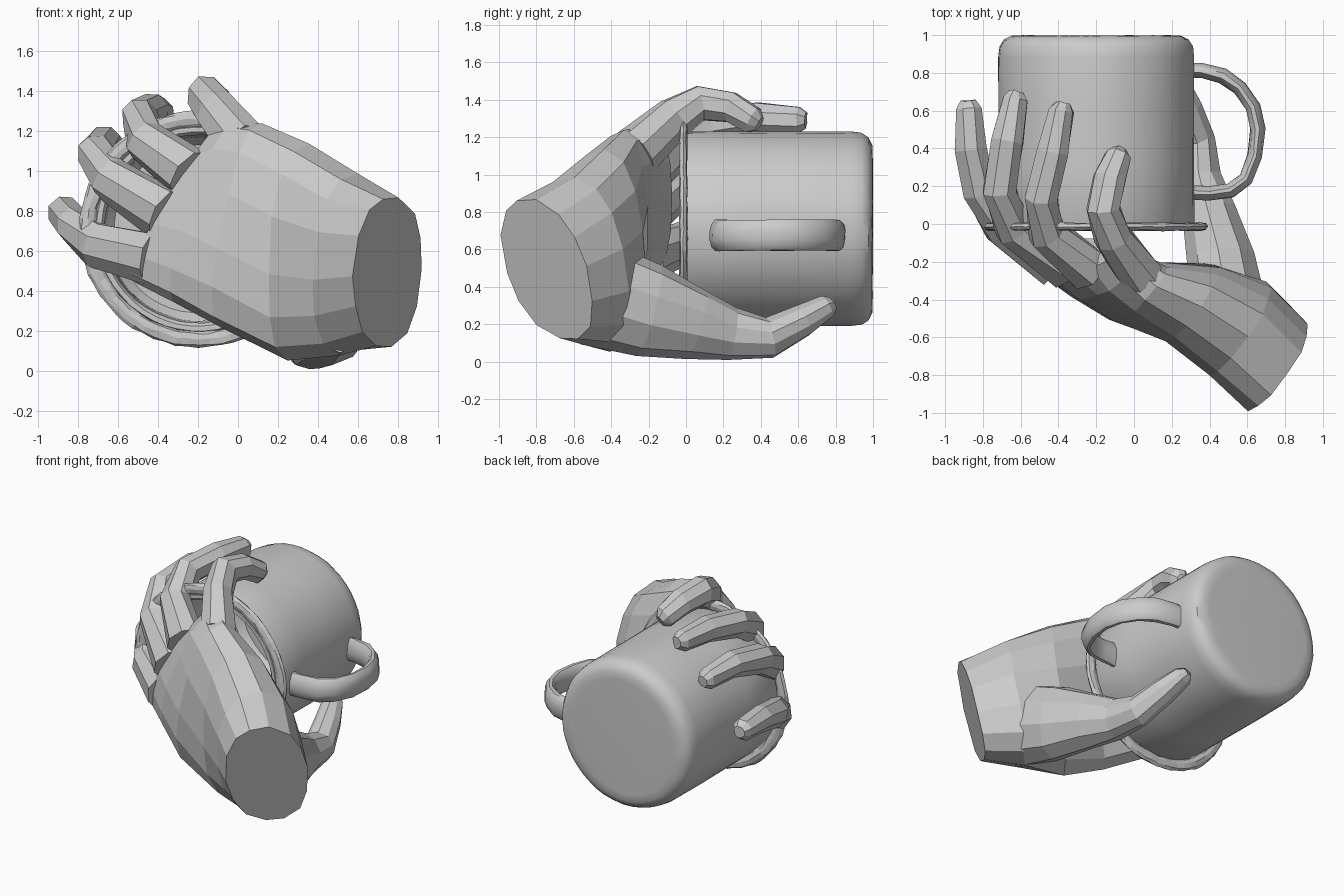
import bpy, bmesh, math, random
from mathutils import Vector

random.seed(4)
cube = bpy.data.objects.get("Cube")
if cube:
    bpy.data.objects.remove(cube, do_unlink=True)

grey = bpy.data.materials.new("plain grey")
grey.use_nodes = True
grey.diffuse_color = (0.6, 0.6, 0.6, 1)
grey.node_tree.nodes["Principled BSDF"].inputs["Base Color"].default_value = (0.6, 0.6, 0.6, 1)


def loft(name, sections, sides, power=1.0, smooth=False, jitter=0.0):
    """Skin rings given as (centre, half axis, half axis) and cap both ends."""
    bm = bmesh.new()
    rings = []
    for c, u, v in sections:
        ring = []
        for i in range(sides):
            a = math.tau * (i + 0.5) / sides
            ca, sa = math.cos(a), math.sin(a)
            ca = math.copysign(abs(ca) ** power, ca)
            sa = math.copysign(abs(sa) ** power, sa)
            p = Vector(c) + Vector(u) * ca + Vector(v) * sa
            p += Vector([random.uniform(-jitter, jitter) for _ in range(3)])
            ring.append(bm.verts.new(p))
        rings.append(ring)
    for a, b in zip(rings, rings[1:]):
        for i in range(sides):
            j = (i + 1) % sides
            bm.faces.new((a[i], a[j], b[j], b[i]))
    bm.faces.new(rings[0])
    bm.faces.new(rings[-1])
    bmesh.ops.recalc_face_normals(bm, faces=bm.faces)
    mesh = bpy.data.meshes.new(name)
    bm.to_mesh(mesh)
    bm.free()
    obj = bpy.data.objects.new(name, mesh)
    bpy.context.collection.objects.link(obj)
    mesh.materials.append(grey)
    if smooth:
        shade(obj)
    return obj


def shade(obj):
    bpy.ops.object.select_all(action="DESELECT")
    obj.select_set(True)
    bpy.context.view_layer.objects.active = obj
    bpy.ops.object.shade_smooth_by_angle(angle=math.radians(35))


def tube(name, path, widths, heights, sides=8, tip=True, **kw):
    """Loft along a path, with a rounded end if tip is set."""
    pts = [Vector(p) for p in path]
    sections = []
    for i, p in enumerate(pts):
        t = (pts[min(i + 1, len(pts) - 1)] - pts[max(i - 1, 0)]).normalized()
        side = t.cross(Vector((0, 0, 1))).normalized()
        up = side.cross(t)
        sections.append((p, side * widths[i], up * heights[i]))
    if tip:
        c, u, v = sections[-1]
        sections.append((c + t * u.length * 0.6, u * 0.55, v * 0.55))
    return loft(name, sections, sides, **kw)


# Mug body: lying on its side, open towards the palm
MX, MZ = -0.2, 0.71
profile = [(0.998, 0.40), (0.995, 0.45), (0.975, 0.49), (0.94, 0.512), (0.88, 0.52),
           (0.6, 0.52), (0.3, 0.52), (0.0, 0.52), (-0.02, 0.51), (-0.02, 0.485),
           (0.0, 0.47), (0.45, 0.47), (0.88, 0.46), (0.93, 0.42)]
loft("mug_body", [((MX, y, MZ), (r, 0, 0), (0, 0, r)) for y, r in profile],
     48, smooth=True, jitter=0.002)

# Flared rim
bpy.ops.mesh.primitive_torus_add(location=(MX, -0.014, MZ), rotation=(math.pi / 2, 0, 0),
                                 major_segments=64, minor_segments=8,
                                 major_radius=0.552, minor_radius=0.04)
rim = bpy.context.object
rim.name = "mug_rim"
rim.scale.z = 0.55
rim.data.materials.append(grey)
for v in rim.data.vertices:
    v.co += Vector([random.uniform(-0.005, 0.005) for _ in range(3)])

# Mug handle
handle = [(0.28, 0.815), (0.36, 0.81), (0.47, 0.785), (0.56, 0.72), (0.63, 0.62), (0.655, 0.5),
          (0.64, 0.36), (0.59, 0.24), (0.51, 0.18), (0.4, 0.165), (0.28, 0.165)]
n = len(handle)
tube("mug_handle", [(x, y, 0.675) for x, y in handle], [0.04] * n, [0.085] * n,
     sides=12, tip=False, smooth=True, jitter=0.004)

# Palm and wrist: top edge, bottom edge, half thickness
spans = [((0.81, -0.80, 0.86), (0.69, -0.68, 0.13), 0.28),
         ((0.60, -0.60, 0.98), (0.50, -0.50, 0.08), 0.29),
         ((0.35, -0.44, 1.13), (0.25, -0.40, 0.06), 0.25),
         ((0.12, -0.33, 1.24), (-0.08, -0.40, 0.22), 0.18),
         ((0.0, -0.24, 1.25), (-0.32, -0.30, 0.34), 0.15),
         ((-0.10, -0.15, 1.20), (-0.52, -0.19, 0.44), 0.12)]
palm = []
for top, bottom, half in spans:
    top, bottom = Vector(top), Vector(bottom)
    palm.append(((top + bottom) / 2, Vector((0.57, 0.82, -0.15)) * half, (top - bottom) / 2))
c, u, v = palm[0]
palm[0] = (c, Vector((0.16, 0.235, -0.08)), v)
loft("palm", palm, 14, power=0.88, jitter=0.008)

# Fingers, curled over the mug
fingers = {
    "index_finger": [(0.03, -0.27, 1.12), (-0.11, -0.07, 1.30), (-0.16, 0.08, 1.38),
                     (-0.13, 0.24, 1.36), (-0.085, 0.36, 1.29)],
    "middle_finger": [(-0.24, -0.24, 0.98), (-0.46, -0.05, 1.15), (-0.49, 0.14, 1.27),
                      (-0.43, 0.38, 1.30), (-0.385, 0.6, 1.29)],
    "ring_finger": [(-0.36, -0.23, 0.78), (-0.64, -0.02, 0.96), (-0.71, 0.18, 1.09),
                    (-0.67, 0.44, 1.14), (-0.63, 0.66, 1.11)],
    "little_finger": [(-0.42, -0.22, 0.56), (-0.70, -0.02, 0.63), (-0.82, 0.18, 0.73),
                      (-0.865, 0.4, 0.79), (-0.875, 0.61, 0.79)],
}
for name, path in fingers.items():
    tube(name, path, [0.125, 0.105, 0.095, 0.09, 0.07], [0.14, 0.115, 0.1, 0.09, 0.075],
         jitter=0.005)

# Thumb, reaching under the mug
thumb = [(0.50, -0.48, 0.36), (0.46, -0.2, 0.27), (0.40, 0.05, 0.20), (0.35, 0.25, 0.145),
         (0.33, 0.45, 0.125), (0.27, 0.62, 0.215), (0.22, 0.75, 0.29)]
tube("thumb", thumb, [0.22, 0.19, 0.15, 0.115, 0.1, 0.09, 0.07],
     [0.28, 0.25, 0.19, 0.14, 0.11, 0.09, 0.065], sides=10, jitter=0.005)
